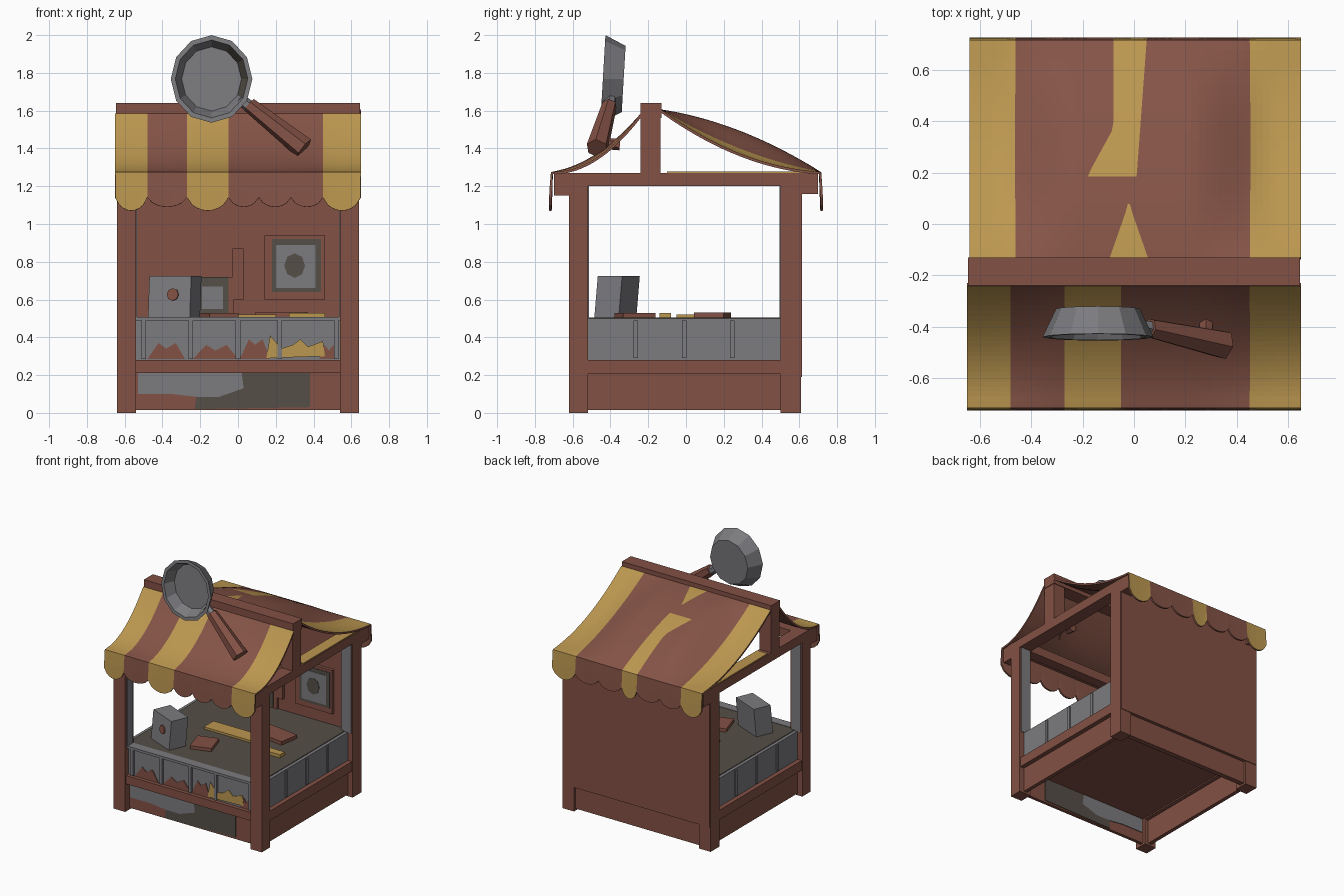
import bpy, bmesh, math
from mathutils import Vector, Matrix

if "Cube" in bpy.data.objects:
    bpy.data.objects.remove(bpy.data.objects["Cube"])


def material(name, rgb):
    m = bpy.data.materials.new(name)
    m.diffuse_color = (*rgb, 1)
    m.use_nodes = True
    m.node_tree.nodes["Principled BSDF"].inputs["Base Color"].default_value = m.diffuse_color
    return m


WOOD = material("red brown wood", (0.225, 0.082, 0.058))
CLOTH = material("brown cloth", (0.235, 0.088, 0.062))
YELLOW = material("mustard yellow", (0.50, 0.31, 0.08))
GREY = material("steel grey", (0.20, 0.20, 0.215))
TAUPE = material("dark taupe", (0.09, 0.077, 0.062))


def finish(name, bm, *mats, recalc=True):
    if recalc:
        bmesh.ops.recalc_face_normals(bm, faces=bm.faces)
    me = bpy.data.meshes.new(name)
    bm.to_mesh(me)
    bm.free()
    for m in mats:
        me.materials.append(m)
    ob = bpy.data.objects.new(name, me)
    bpy.context.collection.objects.link(ob)
    return ob


def box(name, x, y, z, mat, lean=0.0, turn=0.0):
    """Box from (min, max) ranges; lean shears the top in y, turn spins it."""
    bm = bmesh.new()
    bmesh.ops.create_cube(bm, size=1)
    mid = Vector([(a + b) / 2 for a, b in (x, y, z)])
    for v in bm.verts:
        v.co = Vector((v.co.x * (x[1] - x[0]),
                       v.co.y * (y[1] - y[0]) + lean * v.co.z,
                       v.co.z * (z[1] - z[0])))
    bmesh.ops.rotate(bm, verts=bm.verts, matrix=Matrix.Rotation(turn, 3, 'Z'))
    bmesh.ops.translate(bm, verts=bm.verts, vec=mid)
    return finish(name, bm, mat)


def plate(name, pts, y, mat, thick=0.006):
    """Thin painted shape given by (x, z) points."""
    bm = bmesh.new()
    face = bm.faces.new([bm.verts.new((px, y, pz)) for px, pz in pts])
    ext = bmesh.ops.extrude_face_region(bm, geom=[face])
    bmesh.ops.translate(bm, vec=(0, thick, 0),
                        verts=[g for g in ext['geom'] if isinstance(g, bmesh.types.BMVert)])
    return finish(name, bm, mat)


def oval(cx, cz, rx, rz):
    return [(cx + rx * math.cos(a * math.pi / 4), cz + rz * math.sin(a * math.pi / 4))
            for a in range(8)]


def span(s, a, b):
    return (a, b) if s > 0 else (-b, -a)


# Timber frame, mirrored left and right
for s, side in ((-1, "left"), (1, "right")):
    px = span(s, 0.54, 0.64)
    box(side + "_front_post", px, (-0.62, -0.52), (0, 1.27), WOOD)
    box(side + "_back_post", px, (0.50, 0.61), (0, 1.27), WOOD)
    box(side + "_top_beam", px, (-0.68, 0.70), (1.20, 1.27), WOOD)
    box(side + "_front_eave_end", px, (-0.70, -0.60), (1.15, 1.265), WOOD)
    box(side + "_back_eave_end", px, (0.60, 0.70), (1.16, 1.265), WOOD)
    box(side + "_king_post", px, (-0.24, -0.135), (1.27, 1.58), WOOD)
    box(side + "_low_beam", span(s, 0.54, 0.635), (-0.52, 0.50), (0.205, 0.28), WOOD)
    box(side + "_base_panel", span(s, 0.57, 0.60), (-0.52, 0.50), (0.015, 0.21), WOOD)
    box(side + "_counter_side", span(s, 0.575, 0.60), (-0.52, 0.50), (0.28, 0.50), GREY)
    # yellow cloth strips on the side beams
    box(side + "_beam_strip", span(s, 0.545, 0.635), (-0.1, 0.64), (1.27, 1.277), YELLOW)
    box(side + "_beam_inner_strip", span(s, 0.534, 0.54), (-0.1, 0.5), (1.21, 1.265), YELLOW)
    # grey inner linings on the posts
    box(side + "_front_lining", span(s, 0.55, 0.63), (-0.52, -0.514), (0.5, 1.2), GREY)
    box(side + "_back_lining", span(s, 0.55, 0.63), (0.494, 0.5), (0.5, 1.2), GREY)
    box(side + "_inner_lining", span(s, 0.534, 0.54), (-0.6, -0.53), (0.5, 1.2), GREY)
    # mullions dividing the side display
    for i in range(1, 4):
        y = -0.52 + 1.02 * i / 4
        box(side + "_display_rib", span(s, 0.60, 0.608), (y - 0.012, y + 0.012), (0.29, 0.49), GREY)

box("ridge_beam", (-0.645, 0.645), (-0.24, -0.13), (1.56, 1.64), WOOD)
box("front_top_beam", (-0.54, 0.54), (-0.60, -0.52), (1.20, 1.27), WOOD)
box("back_wall", (-0.635, 0.635), (0.53, 0.615), (0.19, 1.25), WOOD)
box("back_base", (-0.54, 0.54), (0.55, 0.59), (0.015, 0.19), WOOD)
box("front_low_beam", (-0.54, 0.54), (-0.61, -0.52), (0.215, 0.28), WOOD)
box("floor", (-0.57, 0.57), (-0.53, 0.53), (0.215, 0.25), WOOD)

# Front base panel with worn paint on both faces
box("front_base_panel", (-0.54, 0.54), (-0.57, -0.545), (0.015, 0.22), WOOD)
for y in (-0.575, -0.546):
    plate("base_grey_paint", [(-0.53, .10), (-0.53, .21), (0.02, .21), (0.03, .13),
                              (-0.1, .085), (-0.22, .085), (-0.35, .10)], y, GREY)
    plate("base_taupe_paint", [(0.02, .21), (0.38, .21), (0.38, .03), (-0.23, .02),
                               (-0.22, .085), (-0.1, .085), (0.03, .13)], y, TAUPE)

# Counter with front display
box("counter_top", (-0.575, 0.575), (-0.53, 0.53), (0.485, 0.505), TAUPE)
box("counter_front", (-0.54, 0.54), (-0.58, -0.56), (0.28, 0.50), GREY)
box("counter_front_rail", (-0.54, 0.54), (-0.60, -0.53), (0.488, 0.508), GREY)
for x in (-0.5, -0.25, 0.0, 0.22, 0.52):
    box("front_display_rib", (x - 0.012, x + 0.012), (-0.595, -0.58), (0.285, 0.49), GREY)
for x, w, h in ((-0.38, 0.10, 0.37), (-0.12, 0.12, 0.36), (0.09, 0.08, 0.39), (0.48, 0.05, 0.36)):
    plate("display_goods", [(x - w, 0.285), (x - w * .4, h), (x, h - 0.03),
                            (x + w * .5, h), (x + w, 0.285)], -0.586, WOOD)
plate("display_yellow_goods", [(0.15, 0.29), (0.17, 0.41), (0.23, 0.34), (0.29, 0.36),
                               (0.33, 0.39), (0.37, 0.35), (0.45, 0.38), (0.46, 0.30)],
      -0.588, YELLOW)

# Goods on the counter
TURN = -0.4
box("scale_box", (-0.455, -0.215), (-0.435, -0.295), (0.505, 0.725), GREY, lean=0.02, turn=TURN)
dial = plate("scale_dial", oval(0.02, 0.0, 0.033, 0.033), -0.078, WOOD, 0.009)
dial.location, dial.rotation_euler = (-0.335, -0.365, 0.62), (-0.09, 0, TURN)
box("brown_book", (-0.18, -0.02), (-0.36, -0.18), (0.505, 0.53), WOOD, turn=0.3)
box("yellow_board", (-0.26, 0.2), (-0.05, 0.07), (0.505, 0.522), YELLOW)
box("brown_board", (0.10, 0.36), (0.06, 0.22), (0.505, 0.532), WOOD, turn=-0.15)
box("small_yellow_board", (0.27, 0.46), (-0.14, -0.08), (0.505, 0.53), YELLOW)

# Pictures hung on the back wall
box("picture_frame", (0.14, 0.46), (0.505, 0.53), (0.60, 0.94), WOOD)
plate("picture_taupe_mat", [(.18, .64), (.44, .64), (.44, .92), (.18, .92)], 0.501, TAUPE)
plate("picture_grey", [(.20, .66), (.41, .66), (.41, .89), (.20, .89)], 0.498, GREY)
plate("picture_blob", oval(0.30, 0.78, 0.055, 0.065), 0.495, TAUPE)
box("small_frame", (-0.2, -0.02), (0.51, 0.53), (0.51, 0.72), WOOD)
plate("small_picture_mat", [(-.2, .52), (-.05, .52), (-.05, .72), (-.2, .72)], 0.505, TAUPE)
plate("small_picture", [(-.19, .55), (-.08, .55), (-.08, .67), (-.19, .67)], 0.501, GREY)
box("wall_board", (-0.03, 0.03), (0.505, 0.53), (0.60, 0.87), WOOD)


# Cloth awnings: curved slope, then a scalloped hanging edge, plain brown beneath
def awning(name, bounds_at, top, eave, mid_bulge, edge_sag, is_yellow):
    sub, rows = 8, 24
    segs = len(bounds_at(0)) - 1
    out = math.copysign(1, eave[0] - top[0])
    bm = bmesh.new()
    grid = []
    for c in range(segs * sub + 1):
        i, f = min(c // sub, segs - 1), (c % sub) / sub
        line = []
        for r in range(rows + 1):
            t = r / rows
            y = top[0] + (eave[0] - top[0]) * t
            b = bounds_at(y)
            x = b[-1] if c == segs * sub else b[i] + (b[i + 1] - b[i]) * f
            k = max(0, min(1, (abs(x) - 0.2) / 0.36))
            bend = 4 * t * (1 - t) * (mid_bulge - edge_sag * k * k * (3 - 2 * k))
            line.append(bm.verts.new((x, y, top[1] + (eave[1] - top[1]) * t + bend)))
        drop = 0.13 + (0.07 if is_yellow(i, eave[0]) else 0.05) * math.sin(math.pi * f) ** 0.6
        for k in (0.5, 1):
            line.append(bm.verts.new((x, eave[0] + out * 0.008 * k, eave[1] - drop * k)))
        grid.append(line)
    for c, (a, b) in enumerate(zip(grid, grid[1:])):
        for r in range(len(a) - 1):
            quad = (a[r], b[r], b[r + 1], a[r + 1])
            face = bm.faces.new(quad if out > 0 else quad[::-1])
            face.material_index = int(is_yellow(c // sub, face.calc_center_median().y))
    ob = finish(name, bm, CLOTH, YELLOW, CLOTH, CLOTH, recalc=False)
    mod = ob.modifiers.new("thickness", 'SOLIDIFY')
    mod.thickness, mod.offset = 0.014, 0
    mod.material_offset = mod.material_offset_rim = 2
    return ob


def front_bounds(y):
    return (-0.65, -0.48, -0.27, -0.05, 0.11, 0.28, 0.45, 0.65)


def back_bounds(y):
    """The worn middle stripe widens toward its gap, with a wedge at the ridge."""
    if y < 0.13:
        half = max(0.004, 0.07 * (0.08 - y) / 0.2)
        left, right = -0.02 - half, -0.02 + half
    else:
        left = -0.08 - max(0, min(0.10, (0.37 - y) * 0.55))
        right = 0.01 + 0.04 * (y - 0.18) / 0.54
    return (-0.64, -0.46, -0.28, left, right, 0.25, 0.45, 0.65)


awning("front_awning", front_bounds, (-0.235, 1.58), (-0.71, 1.27), -0.06, 0.02,
       lambda i, y: i in (0, 2, 6))
awning("back_awning", back_bounds, (-0.135, 1.60), (0.71, 1.27), 0.05, 0.12,
       lambda i, y: i in (0, 6) or (i == 3 and not 0.075 < y < 0.18))

# Frying pan sign: lathed dish facing forward, with a worn patch inside
bm = bmesh.new()
N = 12
rings = []
for r, y in ((0.165, 0.03), (0.20, -0.05), (0.225, -0.05), (0.17, 0.06)):
    rings.append([bm.verts.new((-0.14 + 0.96 * r * math.cos(2 * math.pi * i / N),
                                -0.39 + y + 0.06 * r * math.sin(2 * math.pi * i / N),
                                1.768 + 1.03 * r * math.sin(2 * math.pi * i / N)))
                  for i in range(N)])
for n, (a, b) in enumerate(zip(rings, rings[1:])):
    for i in range(N):
        face = bm.faces.new((a[i], a[(i + 1) % N], b[(i + 1) % N], b[i]))
        face.material_index = int(n == 0 and i in (0, 1, N - 1))
bm.faces.new(rings[0])
bm.faces.new(rings[-1])
finish("pan_dish", bm, GREY, TAUPE)


def rod(name, p, q, r1, r2, mat):
    p, q = Vector(p), Vector(q)
    bm = bmesh.new()
    bmesh.ops.create_cone(bm, cap_ends=True, segments=6, radius1=r1, radius2=r2,
                          depth=(q - p).length,
                          matrix=Matrix.Translation((p + q) / 2)
                          @ (q - p).to_track_quat('Z', 'Y').to_matrix().to_4x4())
    return finish(name, bm, mat)


rod("pan_neck", (0.01, -0.40, 1.66), (0.09, -0.41, 1.60), 0.03, 0.035, GREY)
rod("pan_handle", (0.06, -0.405, 1.63), (0.35, -0.47, 1.40), 0.04, 0.06, WOOD)
rod("pan_bracket", (0.28, -0.47, 1.43), (0.28, -0.35, 1.42), 0.03, 0.03, WOOD)
